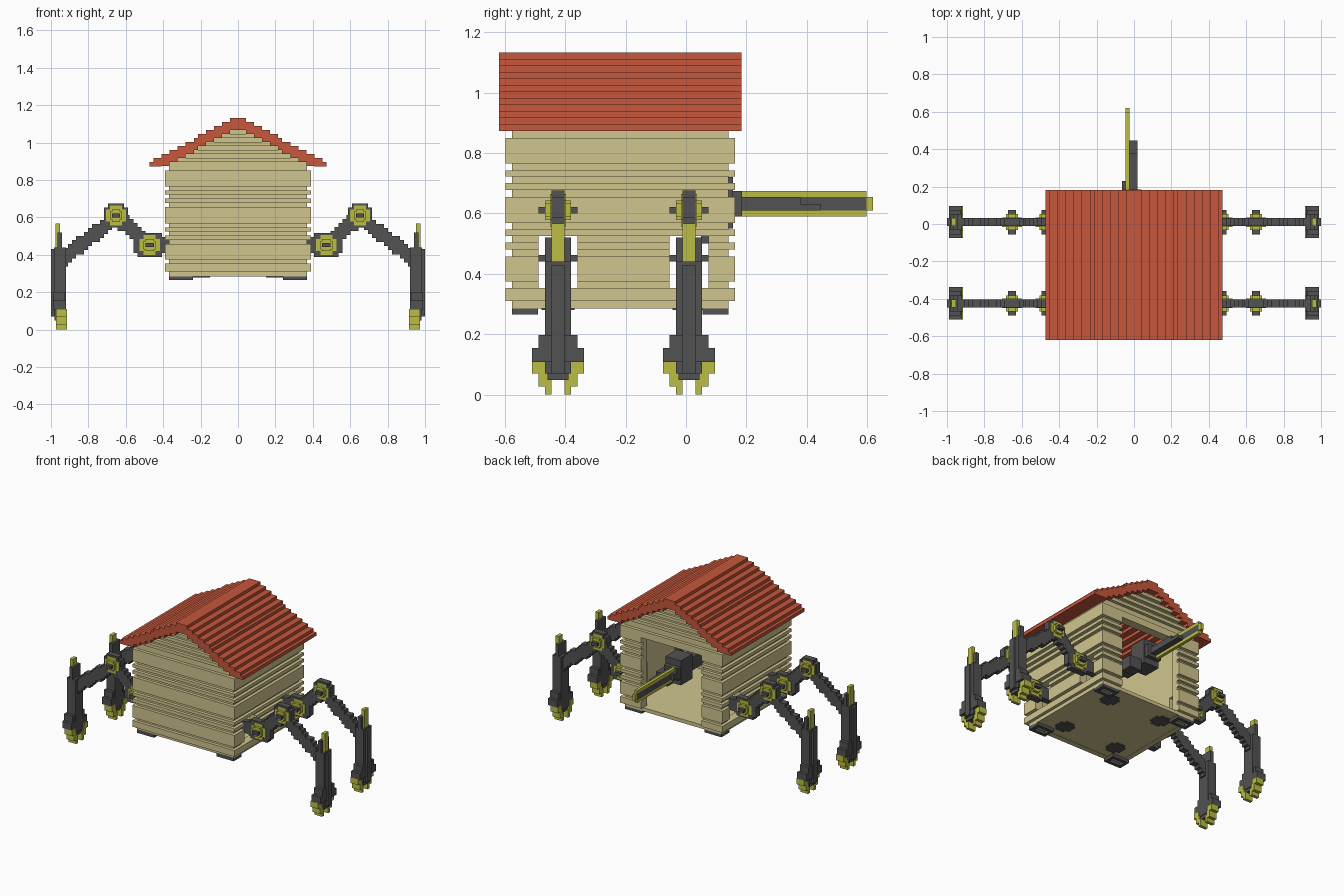
import bpy, bmesh, math

if "Cube" in bpy.data.objects:
    bpy.data.objects.remove(bpy.data.objects["Cube"])

V = 2 / 93  # block size


def material(name, col):
    m = bpy.data.materials.new(name)
    m.diffuse_color = (*col, 1)
    m.use_nodes = True
    m.node_tree.nodes["Principled BSDF"].inputs["Base Color"].default_value = m.diffuse_color
    return m


BEIGE = material("beige planks", (0.63, 0.56, 0.275))
RED = material("red roof", (0.57, 0.095, 0.045))
GREY = material("dark grey metal", (0.085, 0.085, 0.085))
YELLOW = material("olive yellow", (0.50, 0.51, 0.058))


class Part:
    """Collects blocky solids into one flat shaded object."""

    def __init__(self):
        self.bm = bmesh.new()

    def prism(self, pts, y0, y1):
        vs = [self.bm.verts.new((x, y0, z)) for x, z in pts]
        f = self.bm.faces.new(vs)
        r = bmesh.ops.extrude_face_region(self.bm, geom=[f])
        up = [g for g in r["geom"] if isinstance(g, bmesh.types.BMVert)]
        bmesh.ops.translate(self.bm, verts=up, vec=(0, y1 - y0, 0))

    def box(self, x0, x1, y0, y1, z0, z1):
        self.prism([(x0, z0), (x1, z0), (x1, z1), (x0, z1)], y0, y1)

    def columns(self, cols, y0, y1):
        """Stepped outline from (x0, x1, bottom, top) columns."""
        top, low = [], []
        for x0, x1, b, t in cols:
            top += [(x0, t), (x1, t)]
            low += [(x0, b), (x1, b)]
        pts = []
        for p in top + low[::-1]:
            if not pts or math.dist(p, pts[-1]) > 1e-5:
                pts.append(p)
        self.prism(pts, y0, y1)

    def bar(self, a, b, th, y0, y1):
        n = round((b[0] - a[0]) / V)
        cols = []
        for i in range(n):
            t = (i + 0.5) / n
            z = round((a[1] + (b[1] - a[1]) * t) / V) * V
            cols.append((a[0] + i * V, a[0] + (i + 1) * V, z - th / 2, z + th / 2))
        self.columns(cols, y0, y1)

    def disc(self, cx, cz, n, y0, y1, f=0.85):
        cols = []
        for i in range(-n, n):
            h = round(math.sqrt(n * n - (i + 0.5) ** 2) * f) * V
            cols.append((cx + i * V, cx + (i + 1) * V, cz - h, cz + h))
        self.columns(cols, y0, y1)

    def done(self, name, mat, mirror=False):
        bmesh.ops.recalc_face_normals(self.bm, faces=self.bm.faces)
        me = bpy.data.meshes.new(name)
        self.bm.to_mesh(me)
        self.bm.free()
        me.materials.append(mat)
        ob = bpy.data.objects.new(name, me)
        bpy.context.collection.objects.link(ob)
        if mirror:
            mod = ob.modifiers.new("mirror", "MIRROR")
            mod.use_mirror_merge = False
        return ob


LEGS = (-0.424, 0.01)

# Plank walls: alternating wide and narrow bands, with leg slots and a rear opening
levels = [0.285, 0.31, 0.353, 0.374, 0.458, 0.48, 0.503, 0.525, 0.546, 0.568,
          0.655, 0.677, 0.70, 0.722, 0.743, 0.766, 0.85, 0.875]
p = Part()
for i, (z0, z1) in enumerate(zip(levels, levels[1:])):
    e = V * (i % 2)
    X, F, B = 0.37 + e, -0.576 - e, 0.14 + e
    p.box(-X, X, F, -0.54, z0, z1)
    cuts = [-0.54, 0.10]
    if 0.35 < z0 and z1 < 0.53:
        cuts = [-0.54, LEGS[0] - 0.065, LEGS[0] + 0.065,
                LEGS[1] - 0.065, LEGS[1] + 0.065, 0.10]
    for y0, y1 in zip(cuts[::2], cuts[1::2]):
        p.box(0.335, X, y0, y1, z0, z1)
        p.box(-X, -0.335, y0, y1, z0, z1)
    if z0 > 0.30 and z1 < 0.86:
        lintel = 0.803 if z1 > 0.8 else z1
        p.box(0.23, X, 0.10, B, z0, lintel)
        p.box(-X, -0.23, 0.10, B, z0, lintel)
        if lintel < z1:
            p.box(-X, X, 0.10, B, lintel, z1)
    else:
        p.box(-X, X, 0.10, B, z0, z1)
p.done("plank_walls", BEIGE)

# Roof: stepped gable profile
cols = []
for k in range(-22, 22):
    j = k if k >= 0 else -k - 1
    t = 1.133 - V * round(max(0, j - 1) * 0.55)
    cols.append((k * V, (k + 1) * V, max(t - 3 * V, 0.873), t))
p = Part()
p.columns(cols, -0.62, 0.183)
p.done("roof", RED)

# Gable ends: plank rows that shrink towards the ridge
p = Part()
for i in range(9):
    z = 0.875 + i * V
    w = V * round(min(0.37, (1.09 - z) / 0.55) / V)
    e = V * (i % 2)
    p.box(-w, w, -0.576 - e, -0.54, z, z + V)
    p.box(-w, w, 0.10, 0.14 + e, z, z + V)
p.done("gable_ends", BEIGE)

# Floor
p = Part()
p.box(-0.35, 0.35, -0.56, 0.12, 0.287, 0.308)
p.done("floor", BEIGE)

# Underside hardware: square corner frames and round pads
p = Part()
for y0 in (-0.576, 0.054):
    y1 = y0 + 0.086
    p.box(0.24, 0.37, y0, y0 + V, 0.265, 0.29)
    p.box(0.24, 0.37, y1 - V, y1, 0.265, 0.29)
    p.box(0.24, 0.24 + V, y0 + V, y1 - V, 0.265, 0.29)
    p.box(0.37 - V, 0.37, y0 + V, y1 - V, 0.265, 0.29)
for y in LEGS:
    p.box(0.15, 0.26, y - 0.032, y + 0.032, 0.28, 0.29)
    p.box(0.173, 0.237, y - 0.055, y + 0.055, 0.28, 0.29)
p.done("underside_fittings", GREY, True)

# Legs: hip, knee, bars and feet
HIP, KNEE = (0.472, 0.452), (0.652, 0.611)
for label, y in zip(("front", "back"), LEGS):
    g, c = Part(), Part()
    g.box(0.33, HIP[0], y - V, y + V, 0.41, 0.49)
    g.bar(HIP, (0.652, 0.60), 5 * V, y - V, y + V)
    g.bar((0.652, 0.60), (0.935, 0.385), 4.5 * V, y - V, y + V)
    for x, z in (HIP, KNEE):
        g.disc(x, z, 4 if x < 0.5 else 3, y - V, y + V, 0.85 if x < 0.5 else 1)
        g.box(x - 0.022, x + 0.022, y - 0.065, y + 0.065, z - 0.011, z + 0.011)
        for s in (-1, 1):
            # octagonal cap face and its raised hub
            for r, q, y0, y1 in ((0.054, 0.032, V, 0.026), (0.032, 0.022, 0.026, 0.043)):
                a, b = sorted((y + s * y0, y + s * y1))
                c.columns([(x - r, x - q, z - q, z + q), (x - q, x + q, z - r, z + r),
                           (x + q, x + r, z - q, z + q)], a, b)
    # upright shin with a flared ankle
    g.box(0.92, 0.985, y - 0.043, y + 0.043, 0.07, 0.44)
    g.box(0.985, 1.0, y - V, y + V, 0.07, 0.43)
    g.box(0.94, 0.965, y - 0.043, y + 0.043, 0.44, 0.52)
    g.box(0.925, 0.99, y - 0.065, y + 0.065, 0.155, 0.198)
    g.box(0.92, 0.99, y - 0.086, y + 0.086, 0.108, 0.155)
    g.box(0.925, 0.98, y - 0.035, y + 0.035, 0.048, 0.07)
    g.done(label + "_legs", GREY, True)
    # top spike and curved claws
    c.box(0.953, 0.977, y - V, y + V, 0.435, 0.567)
    for s in (-1, 1):
        for y0, y1, z0, z1 in ((0.043, 0.086, 0.07, 0.11),
                               (0.035, 0.065, 0.027, 0.075), (V, 0.043, 0, 0.05)):
            a, b = sorted((y + s * y0, y + s * y1))
            c.box(0.914, 0.972, a, b, z0, z1)
    c.done(label + "_leg_caps_and_claws", YELLOW, True)

# Rear gun: mount, stepped barrel and long panel edged with yellow rails
p = Part()
p.box(-0.07, 0.05, 0.03, 0.155, 0.55, 0.72)
p.box(0.05, 0.14, 0.05, 0.13, 0.50, 0.58)
p.box(-0.065, 0.04, 0.155, 0.185, 0.59, 0.675)
p.box(-0.065, -0.045, 0.185, 0.23, 0.61, 0.655)
p.box(-0.024, 0.018, 0.185, 0.38, 0.61, 0.653)
p.box(-0.024, 0.018, 0.38, 0.446, 0.61, 0.632)
p.box(-0.045, -0.024, 0.185, 0.598, 0.61, 0.654)
p.box(-0.05, 0.03, -0.12, 0.03, 0.59, 0.68)
p.done("gun_body", GREY)
p = Part()
p.box(-0.045, -0.024, 0.185, 0.598, 0.59, 0.61)
p.box(-0.045, -0.024, 0.185, 0.598, 0.654, 0.675)
p.box(-0.045, -0.024, 0.598, 0.62, 0.61, 0.655)
p.done("gun_rails", YELLOW)
